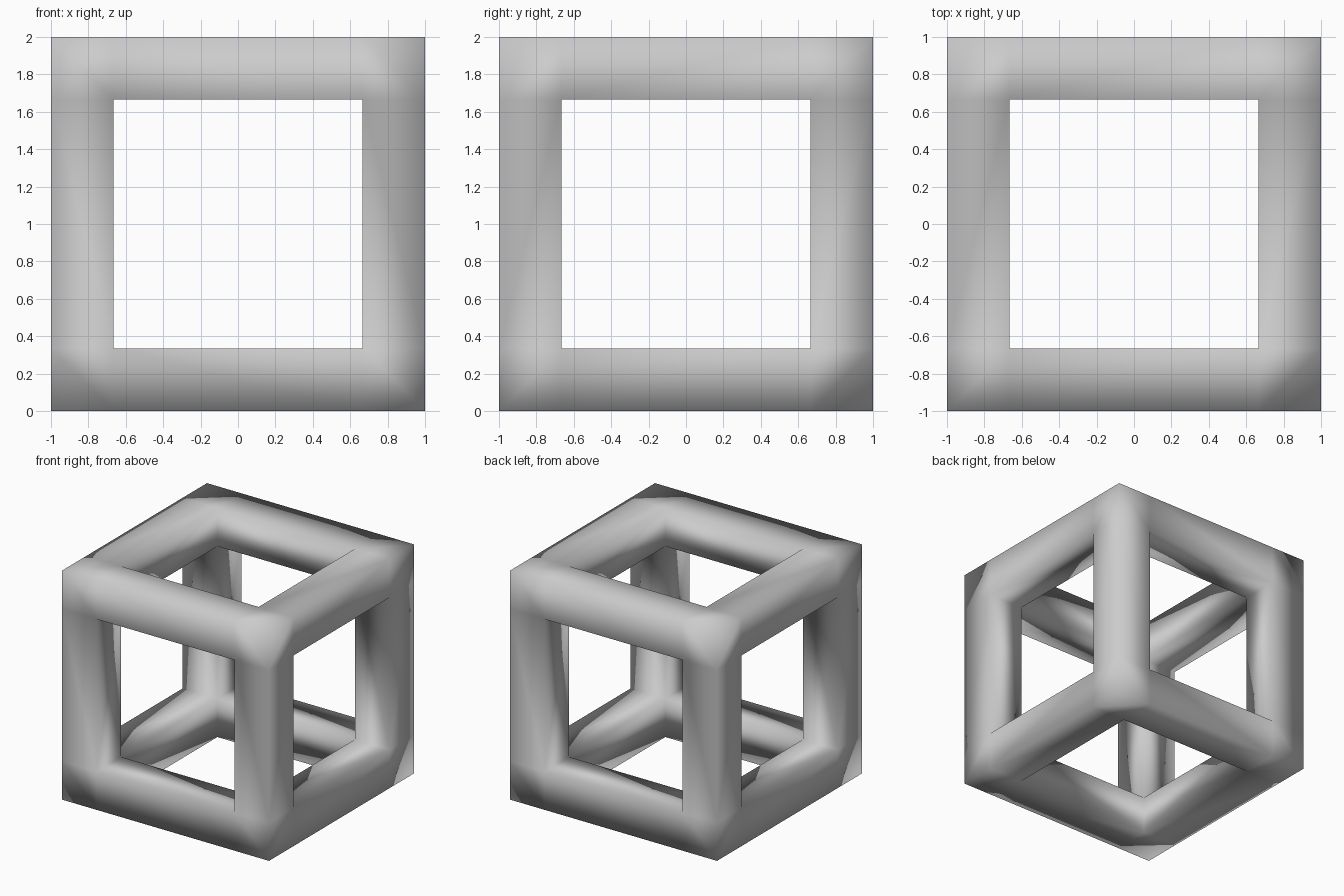
import bpy
import bmesh
from itertools import product

if "Cube" in bpy.data.objects:
    bpy.data.objects.remove(bpy.data.objects["Cube"])

OUT, INN = 1.0, 0.665          # outer half size, half size of the openings
STOPS = [-OUT, -INN, INN, OUT]


def solid(cell):
    """A lattice cell belongs to the frame if it lies on an edge or corner of the cube."""
    return all(0 <= c <= 2 for c in cell) and sum(c != 1 for c in cell) >= 2


bm = bmesh.new()
verts = {}


def vert(key):
    if key not in verts:
        x, y, z = (STOPS[k] for k in key)
        verts[key] = bm.verts.new((x, y, z + OUT))
    return verts[key]


# Twelve square bars and eight corners, skinned as one continuous surface
for cell in product(range(3), repeat=3):
    if not solid(cell):
        continue
    for axis, side in product(range(3), (0, 1)):
        neighbour = list(cell)
        neighbour[axis] += 1 if side else -1
        if solid(neighbour):
            continue
        u, v = (axis + 1) % 3, (axis + 2) % 3
        corners = []
        for du, dv in ((0, 0), (1, 0), (1, 1), (0, 1)):
            key = list(cell)
            key[axis] += side
            key[u] += du
            key[v] += dv
            corners.append(vert(tuple(key)))
        bm.faces.new(corners if side else corners[::-1])

# The bars are shaded smoothly across their edges
for face in bm.faces:
    face.smooth = True
bm.normal_update()

mesh = bpy.data.meshes.new("cube_frame")
bm.to_mesh(mesh)
bm.free()
frame = bpy.data.objects.new("cube_frame", mesh)
bpy.context.collection.objects.link(frame)
